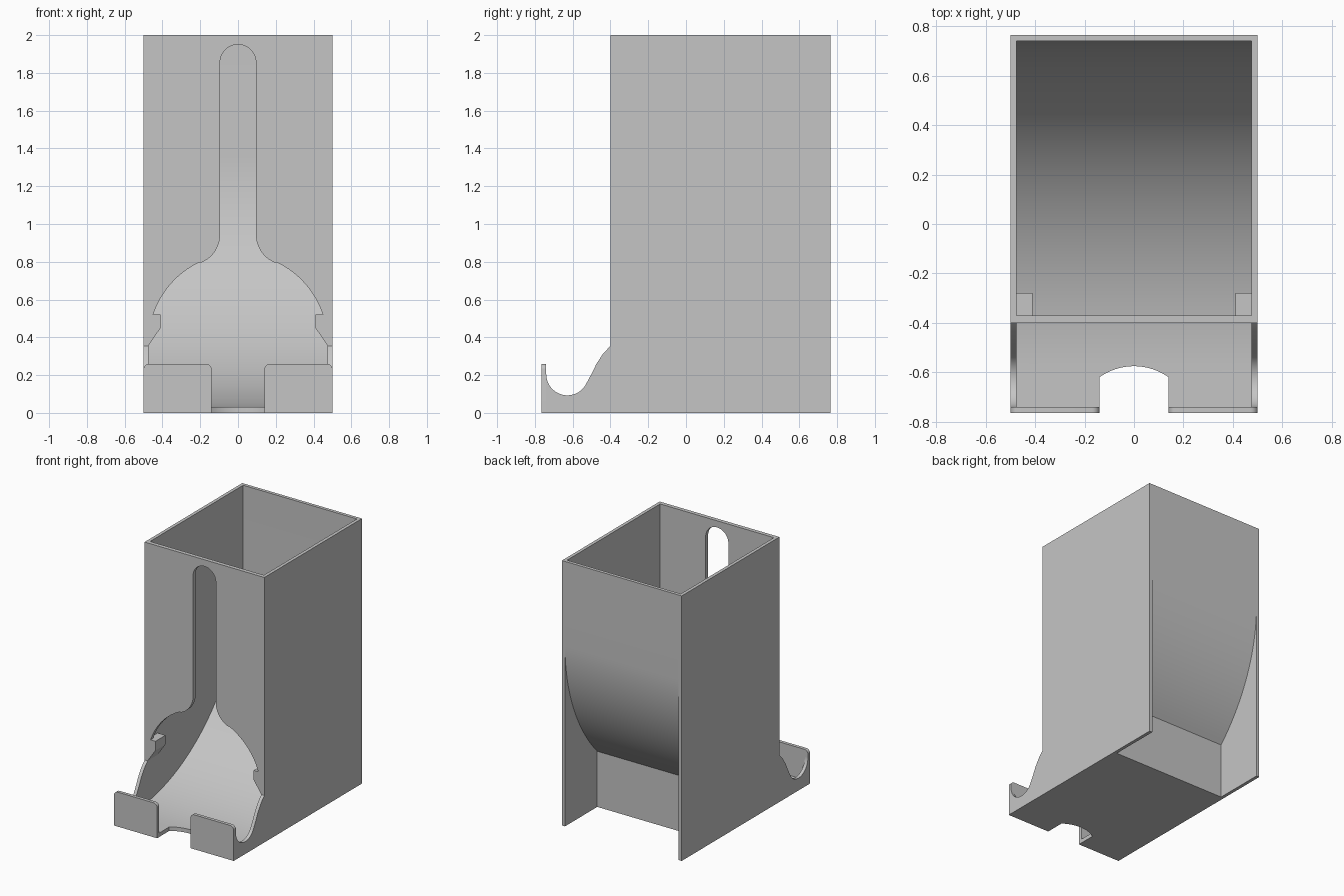
import bpy, bmesh, math

if "Cube" in bpy.data.objects:
    bpy.data.objects.remove(bpy.data.objects["Cube"])

grey = bpy.data.materials.new("plain_grey")
grey.diffuse_color = (0.56, 0.56, 0.56, 1)
grey.use_nodes = True
grey.node_tree.nodes["Principled BSDF"].inputs["Base Color"].default_value = grey.diffuse_color


def arc(cx, cy, r, a0, a1, n):
    """Points on an arc, angles in degrees."""
    return [(cx + r * math.cos(math.radians(a0 + (a1 - a0) * i / n)),
             cy + r * math.sin(math.radians(a0 + (a1 - a0) * i / n)))
            for i in range(n + 1)]


def extrude(name, outline, axis, lo, hi):
    """Prism from a 2D outline, extruded along x, y or z."""
    place = {"x": lambda p, d: (d, p[0], p[1]),
             "y": lambda p, d: (p[0], d, p[1]),
             "z": lambda p, d: (p[0], p[1], d)}[axis]
    bm = bmesh.new()
    a = [bm.verts.new(place(p, lo)) for p in outline]
    b = [bm.verts.new(place(p, hi)) for p in outline]
    bm.faces.new(a)
    bm.faces.new(b[::-1])
    n = len(a)
    for i in range(n):
        j = (i + 1) % n
        bm.faces.new((a[i], b[i], b[j], a[j]))
    bmesh.ops.recalc_face_normals(bm, faces=bm.faces)
    me = bpy.data.meshes.new(name)
    bm.to_mesh(me)
    bm.free()
    me.materials.append(grey)
    ob = bpy.data.objects.new(name, me)
    bpy.context.collection.objects.link(ob)
    return ob


def activate(ob):
    bpy.ops.object.select_all(action="DESELECT")
    ob.select_set(True)
    bpy.context.view_layer.objects.active = ob


HALF, INNER = 0.5, 0.475          # outer and inner half width
FRONT, BACK, LIP = -0.40, 0.765, -0.74
parts = []

# Floor, curved slide and back wall in one profile
R, CY, CZ = 1.34, -0.60, 1.37
end = math.degrees(math.acos((0.38 - CY) / (R + 0.025)))
profile = [(LIP, 0), (0.38, 0)]
profile += arc(CY, CZ, R + 0.025, -end, 0, 24)
profile += [(BACK, 2), (BACK - 0.025, 2)]
profile += arc(CY, CZ, R, 0, -90, 48)
profile += [(LIP, 0.03)]
slide = extrude("slide_and_back_wall", profile, "x", -INNER, INNER)
parts.append(slide)

# Finger notch through the floor at the front
notch = [(-0.14, -0.9), (0.14, -0.9)] + arc(0, -0.815, 0.24, 54.3, 125.7, 16)
cutter = extrude("notch_cutter", notch, "z", -0.1, 0.2)
cutter.hide_render = True
mod = slide.modifiers.new("notch", "BOOLEAN")
mod.operation = "DIFFERENCE"
mod.solver = "EXACT"
mod.object = cutter
activate(slide)
bpy.ops.object.modifier_apply(modifier="notch")
bpy.data.objects.remove(cutter)

# Side walls with the scooped front cheek
side = [(LIP, 0), (BACK, 0), (BACK, 2), (FRONT, 2), (FRONT, 0.355),
        (-0.44, 0.312), (-0.474, 0.26), (-0.50, 0.207)]
side += arc(-0.628, 0.205, 0.112, -25, -180, 20)
side += [(LIP, 0.24)]
for name, s in (("left", -1), ("right", 1)):
    parts.append(extrude(name + "_side_wall", side, "x", s * INNER, s * HALF))

# Front wall with the sight slot and the wide rounded opening
half = arc(0, 1.855, 0.095, 90, 0, 12)
half += arc(0.257, 0.945, 0.162, 180, 248, 10)
half += arc(0, 0.37, 0.474, 64, 18.5, 16)
half += [(0.41, 0.52), (0.41, 0.45), (INNER, 0.355), (INNER, 2)]
wall = half + [(-x, z) for x, z in half[:0:-1]]
parts.append(extrude("front_wall", wall, "y", FRONT, FRONT + 0.03))

# Corner tabs behind the front wall, and the two rounded front lips
tab = [(0.41, 0.52), (0.41, 0.45), (INNER, 0.355), (INNER, 0.52)]
lip = [(0.14, 0), (HALF, 0)] + arc(HALF - 0.03, 0.23, 0.03, 0, 90, 6)
lip += arc(0.17, 0.23, 0.03, 90, 180, 6)
for name, s in (("left", -1), ("right", 1)):
    parts.append(extrude(name + "_tab", [(s * x, z) for x, z in tab],
                         "y", FRONT + 0.03, -0.28))
    parts.append(extrude(name + "_front_lip", [(s * x, z) for x, z in lip],
                         "y", -BACK, LIP))

# Smooth curves, sharp edges
for ob in parts:
    activate(ob)
    bpy.ops.object.shade_smooth_by_angle(angle=math.radians(30))
